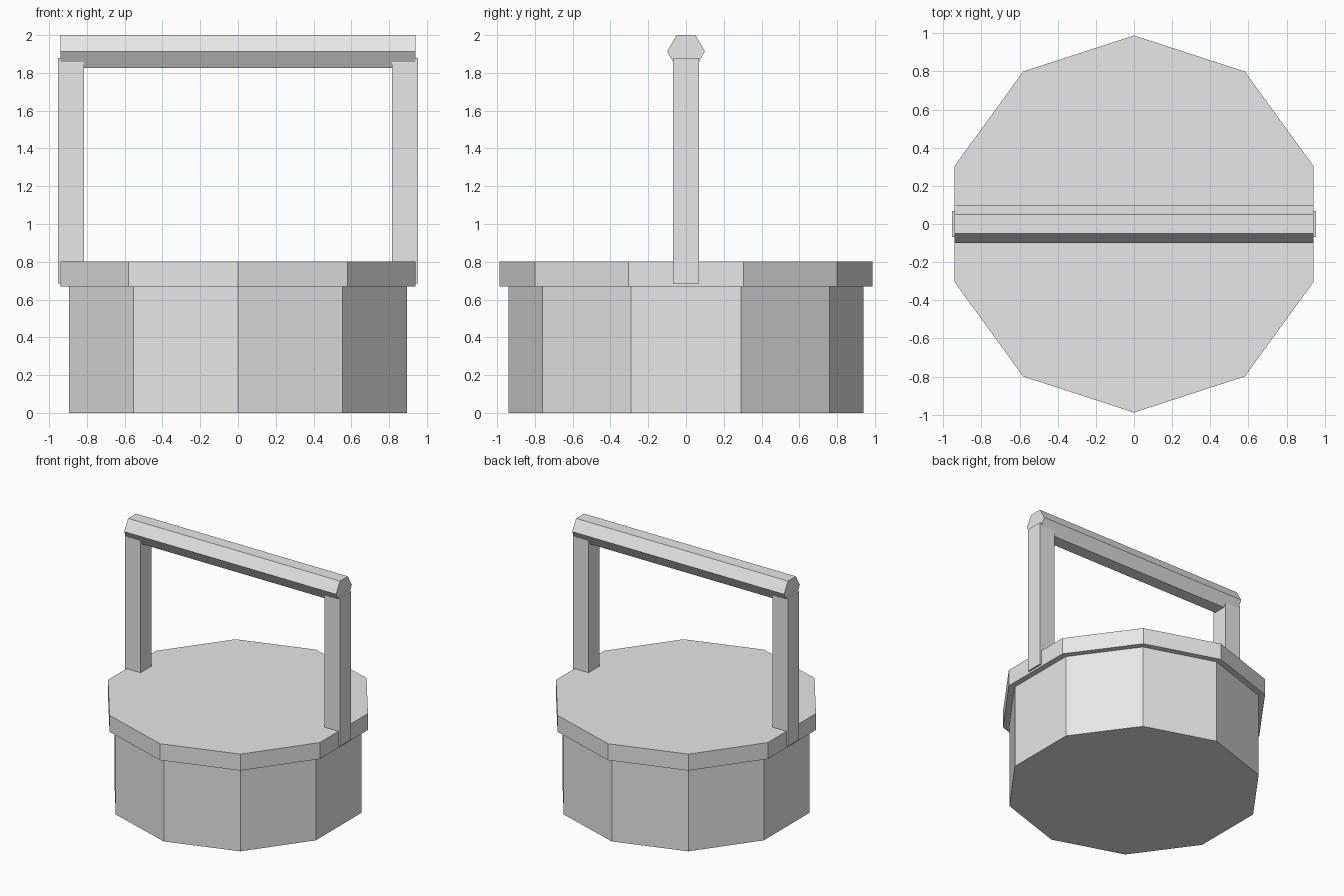
import bpy
import bmesh
from math import cos, sin, tau, pi
from mathutils import Vector

default = bpy.data.objects.get("Cube")
if default:
    bpy.data.objects.remove(default, do_unlink=True)

grey = bpy.data.materials.new("light_grey")
grey.use_nodes = True
colour = (0.8, 0.8, 0.8, 1)
grey.diffuse_color = colour
grey.node_tree.nodes["Principled BSDF"].inputs["Base Color"].default_value = colour


def add_object(name, bm):
    bmesh.ops.recalc_face_normals(bm, faces=bm.faces)
    mesh = bpy.data.meshes.new(name)
    bm.to_mesh(mesh)
    bm.free()
    mesh.materials.append(grey)
    obj = bpy.data.objects.new(name, mesh)
    bpy.context.collection.objects.link(obj)
    return obj


def prism(name, outline, direction):
    """Extrude a closed outline into a flat-faced solid."""
    bm = bmesh.new()
    base = bm.faces.new([bm.verts.new(p) for p in outline])
    result = bmesh.ops.extrude_face_region(bm, geom=[base], use_keep_orig=True)
    moved = [g for g in result["geom"] if isinstance(g, bmesh.types.BMVert)]
    bmesh.ops.translate(bm, verts=moved, vec=Vector(direction))
    return add_object(name, bm)


def ring(sides, radius, start):
    angles = [start + tau * i / sides for i in range(sides)]
    return [(radius * cos(a), radius * sin(a)) for a in angles]


# Ten-sided body and overhanging rim, with a corner facing the front
for name, radius, bottom, top in (("well_body", 0.94, 0, 0.67),
                                  ("well_rim", 0.988, 0.67, 0.802)):
    outline = [(x, y, bottom) for x, y in ring(10, radius, pi / 2)]
    prism(name, outline, (0, 0, top - bottom))

# Square posts let into the sides of the rim
for name, side in (("left_post", 1), ("right_post", -1)):
    outline = [(side * 0.885 + x, y, 0.685) for x, y in ring(4, 0.097, pi / 4)]
    prism(name, outline, (0, 0, 1.195))

# Hexagonal crossbeam with a flat top
outline = [(-0.94, y, 1.913 + z) for y, z in ring(6, 0.1, 0)]
prism("crossbeam", outline, (1.88, 0, 0))
